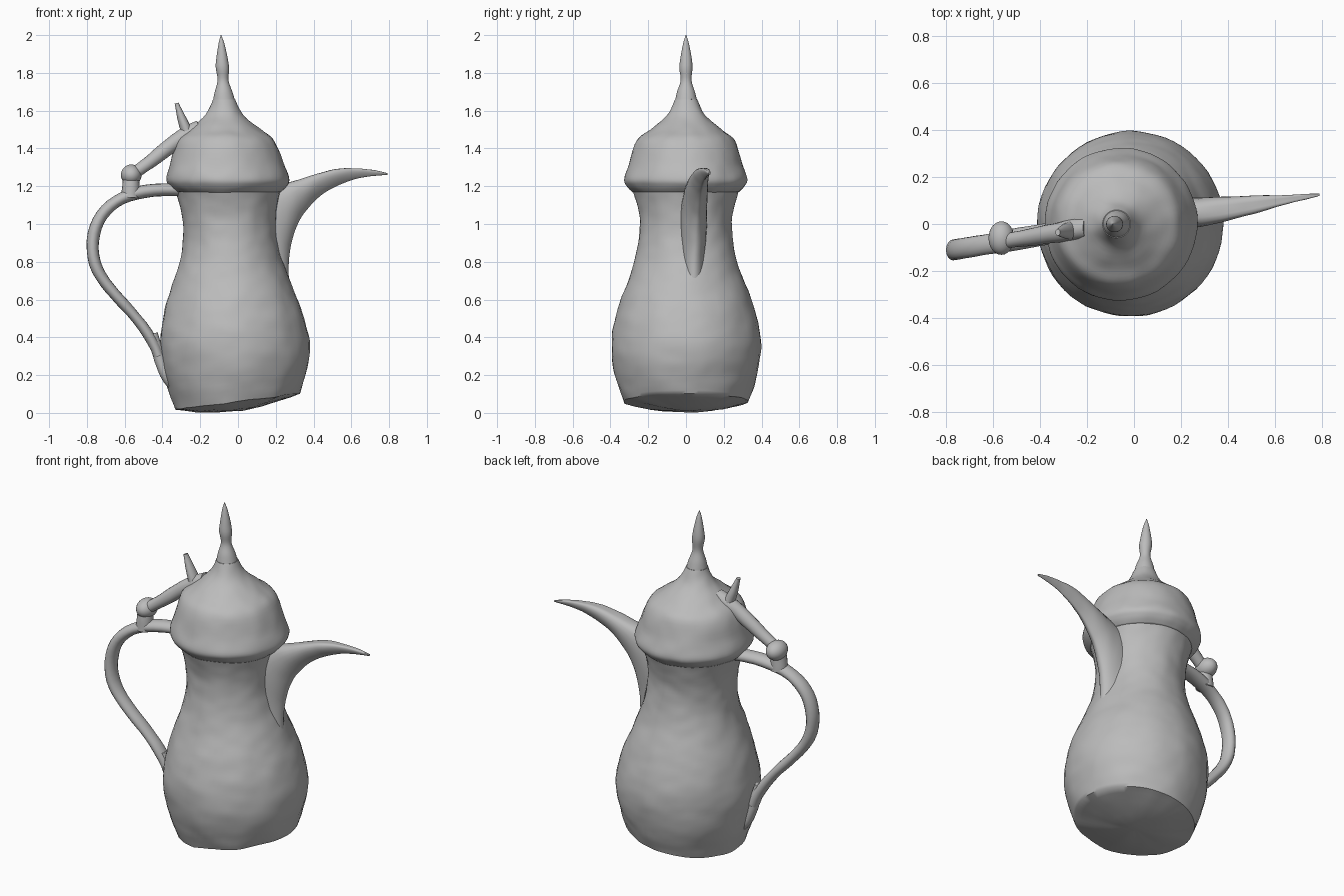
import bpy, bmesh, math
from mathutils import Vector, noise

cube = bpy.data.objects.get("Cube")
if cube:
    bpy.data.objects.remove(cube)

GREY = (0.5, 0.5, 0.5, 1)
metal = bpy.data.materials.new("dull grey metal")
metal.use_nodes = True
metal.diffuse_color = GREY
metal.node_tree.nodes["Principled BSDF"].inputs["Base Color"].default_value = GREY


def finish(name, bm):
    """Turn a bmesh into a smooth-shaded metal object."""
    mesh = bpy.data.meshes.new(name)
    bm.to_mesh(mesh)
    bm.free()
    mesh.materials.append(metal)
    part = bpy.data.objects.new(name, mesh)
    bpy.context.collection.objects.link(part)
    bpy.ops.object.select_all(action="DESELECT")
    part.select_set(True)
    bpy.context.view_layer.objects.active = part
    bpy.ops.object.shade_smooth_by_angle(angle=math.radians(50))


def loft(name, rings, lumps):
    """Skin closed rings, cap both ends, dent the surface like beaten metal."""
    bm = bmesh.new()
    loops = [[bm.verts.new(point) for point in ring] for ring in rings]
    for lower, upper in zip(loops, loops[1:]):
        for i in range(len(lower)):
            bm.faces.new((lower[i - 1], lower[i], upper[i], upper[i - 1]))
    bm.faces.new(loops[0])
    bm.faces.new(loops[-1])
    bmesh.ops.recalc_face_normals(bm, faces=bm.faces)
    bm.normal_update()
    for vert in bm.verts:
        dent = noise.noise(vert.co * 7) + noise.noise(vert.co * 17) / 2
        vert.co += vert.normal * lumps * dent
    finish(name, bm)


def angles(sides):
    return [math.tau * i / sides for i in range(sides)]


def fractions(steps):
    return [i / steps for i in range(steps + 1)]


def bezier(points, t):
    """Point on a Bezier curve of any degree."""
    points = [Vector(point) for point in points]
    while len(points) > 1:
        points = [a.lerp(b, t) for a, b in zip(points, points[1:])]
    return points[0]


def rounded(profile, steps):
    """Smooth curve passing through every profile point."""
    points = [Vector(point) for point in profile]
    points = [points[0]] + points + [points[-1]]
    curve = []
    for before, start, end, after in zip(points, points[1:], points[2:], points[3:]):
        pull_in = start + (end - before) / 6
        pull_out = end - (after - start) / 6
        curve += [bezier((start, pull_in, pull_out, end), t) for t in fractions(steps)[:-1]]
    return curve + [points[-1]]


def level_ring(radius, height, tilt=0, sides=64):
    """Circle on the pot's slightly leaning axis, tilted up toward +x."""
    ring = []
    for angle in angles(sides):
        reach = radius * math.cos(angle)
        ring.append(Vector((reach - height * 0.045, radius * math.sin(angle), height + tilt * reach)))
    return ring


def turned(name, profile, lumps):
    """Round part from a profile of (radius, height)."""
    loft(name, [level_ring(r, z) for r, z in rounded(profile, 5)], lumps)


def bar(name, paths, start, end, flat=1.0):
    """Bent bar along joined (x, z) curves, in the slanted plane of the handle."""
    path = []
    for points in paths:
        path += [bezier(points, t) for t in fractions(16)]
    path = [p for i, p in enumerate(path) if i == 0 or (p - path[i - 1]).length > 1e-5]
    rings = []
    for i, centre in enumerate(path):
        ahead = path[min(i + 1, len(path) - 1)] - path[max(i - 1, 0)]
        across = Vector((-ahead.y, 0, ahead.x)).normalized()
        middle = Vector((centre.x, centre.x * 0.17 + 0.02, centre.y))
        size = start + (end - start) * i / (len(path) - 1)
        rings.append([middle + across * size * math.cos(angle)
                      + Vector((0, size * flat * math.sin(angle), 0)) for angle in angles(16)])
    loft(name, rings, 0.004)


# Body: shallow tilted underside, then one cosine wave from belly to waist to collar
foot = 0.06
collar = 1.2
foot_tilt = 0.13
rings = [level_ring(0.32 * s, foot - 0.05 * (1 - s * s), foot_tilt) for s in (0.1, 0.4, 0.7, 0.9)]
for t in fractions(60):
    height = foot + (collar - foot) * t
    wave = math.cos(math.pi * (height - 0.35) / 0.63)
    rings.append(level_ring(0.32 + 0.075 * wave, height, foot_tilt * max(0, 1 - 4 * t)))
loft("body", rings, 0.006)

# Rim, domed lid and spire
turned("lid", [(0.28, 1.17), (0.31, 1.2), (0.325, 1.24), (0.3, 1.32), (0.26, 1.44),
               (0.19, 1.5), (0.1, 1.58), (0.06, 1.66)], 0.006)
turned("finial", [(0.07, 1.6), (0.05, 1.69), (0.027, 1.76), (0.035, 1.84),
                  (0.02, 1.94), (0.001, 2)], 0.003)

# Beak spout: teardrop sections hung between a top ridge and a keel, grooved on top
top_curve = [(0.1, 1.2), (0.4, 1.25), (0.5, 1.36), (0.79, 1.27)]
keel_curve = [(0.28, 0.6), (0.2, 1.1), (0.5, 1.25), (0.79, 1.26)]
rings = []
for t in fractions(40):
    top, keel = bezier(top_curve, t), bezier(keel_curve, t)
    taper = t ** 1.5
    half_width = 0.08 * (1 - taper) + 0.006
    ring = []
    for angle in angles(24):
        rise = (1 + math.sin(angle)) / 2
        side = half_width * math.cos(angle) * (0.4 + 0.7 * rise)
        groove = half_width * rise ** 16 / 4
        spot = keel.lerp(top, rise)
        ring.append(Vector((spot.x, 0.04 + 0.085 * taper + side, spot.y - groove)))
    rings.append(ring)
loft("spout", rings, 0.003)

# Handle from collar to belly, with a thicker foot lying on the belly
outermost = (-0.77, 0.87)
handle_end = (-0.42, 0.3)
bar("handle", [[(-0.28, 1.18), (-0.6, 1.2), (-0.77, 1.1), outermost],
               [outermost, (-0.77, 0.65), (-0.5, 0.55), handle_end]], 0.034, 0.028, flat=1.4)
bar("handle_foot", [[(-0.45, 0.42), handle_end, (-0.4, 0.2), (-0.33, 0.15)]], 0.025, 0.04)

# Hinge: neck, arm rising to the lid, and thumb piece
knuckle = (-0.565, 1.26)
bar("hinge_neck", [[(-0.57, 1.14), knuckle]], 0.05, 0.04)
bar("hinge_arm", [[knuckle, (-0.4, 1.36), (-0.35, 1.45), (-0.2, 1.5)]], 0.03, 0.05)
bar("thumb_piece", [[(-0.26, 1.46), (-0.3, 1.56), (-0.325, 1.64)]], 0.035, 0.011, flat=1.3)

# Hinge knuckle: a ball stretched along the pin
bm = bmesh.new()
bmesh.ops.create_uvsphere(bm, u_segments=24, v_segments=16, radius=0.055)
for vert in bm.verts:
    vert.co.y *= 1.3
    vert.co += Vector((knuckle[0], -0.06, knuckle[1]))
finish("hinge_knuckle", bm)
